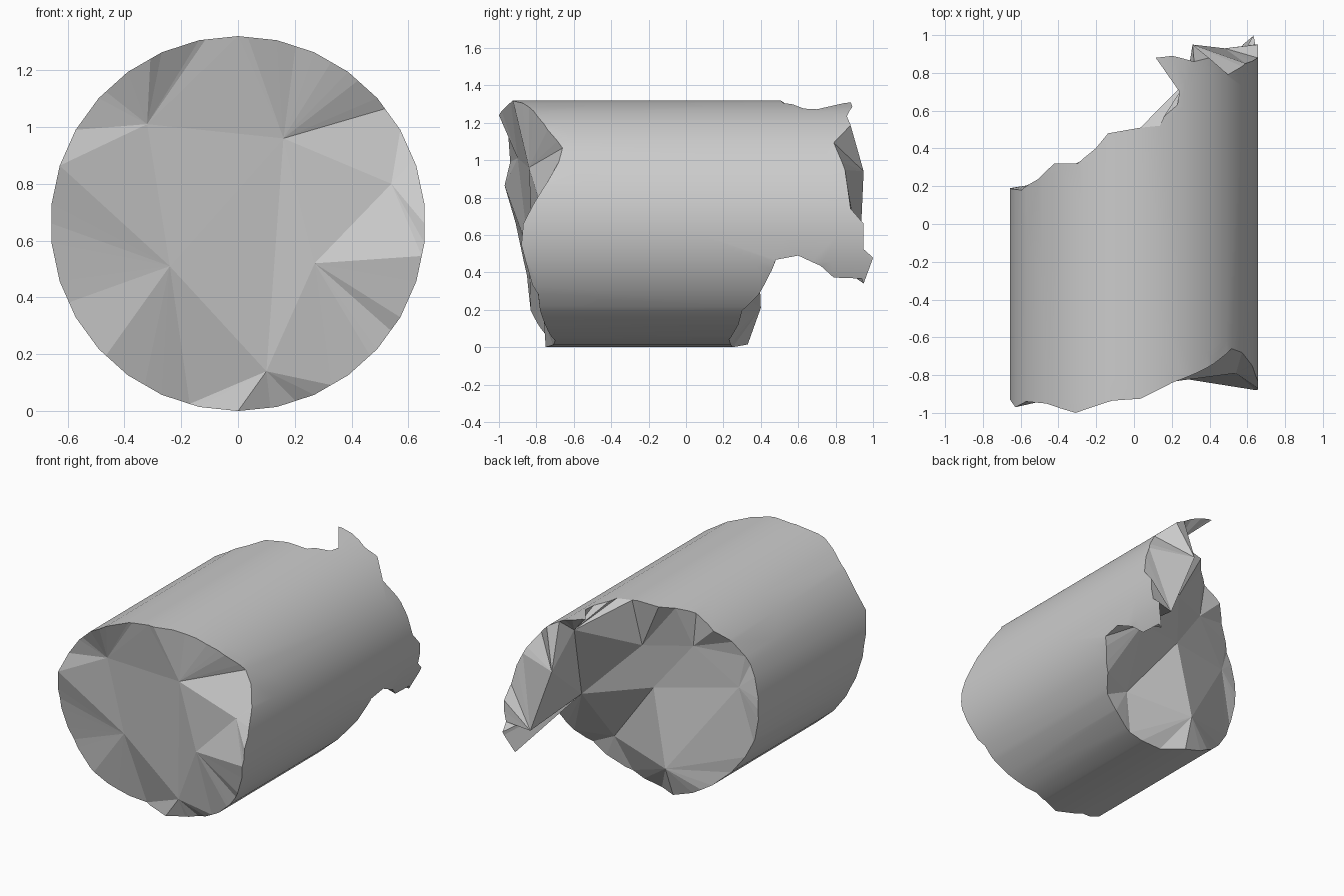
import bpy, bmesh, math
from mathutils import Vector
from mathutils.geometry import delaunay_2d_cdt

if "Cube" in bpy.data.objects:
    bpy.data.objects.remove(bpy.data.objects["Cube"])

R, STEP = 0.66, 12          # column radius, degrees per facet

# Broken rims, unrolled as (angle in degrees, y); the angle runs from +x towards +z
front_rim = [(-80, -.71), (-72, -.70), (-60, -.74), (-45, -.78), (-35, -.79), (-30, -.82),
             (-20, -.85), (-10, -.88), (0, -.87), (10, -.81), (20, -.74), (30, -.68),
             (38, -.66), (50, -.74), (60, -.79), (72, -.84), (87, -.925), (100, -.935),
             (118, -1.0), (135, -.95), (150, -.94), (162, -.97), (180, -.91), (205, -.85),
             (225, -.83), (240, -.77), (255, -.70), (270, -.75), (280, -.71)]
back_rim = [(-80, .24), (-70, .23), (-55, .28), (-45, .30), (-35, .39), (-22, .46),
            (-17, .48), (-15, .60), (-20, .72), (-26, .79), (-26.5, .94), (-29, .95),
            (-16, 1.0), (-12, .95), (0, .95), (7, .88), (26, .85), (41, .79), (53, .88),
            (61, .86), (72, .89), (80, .88), (68.5, .70), (69.5, .63), (76, .57),
            (78, .52), (87, .51), (102, .48), (108, .40), (117, .32), (130, .32),
            (140, .24), (155, .18), (180, .19), (200, .18), (222, .23), (240, .31),
            (258, .33), (270, .25), (280, .24)]


def wrap(a, y):
    """Put an unrolled point on the faceted column."""
    off = (a - 90) % STEP - STEP / 2
    r = R * math.cos(math.radians(STEP / 2)) / math.cos(math.radians(off))
    t = math.radians(a)
    return Vector((r * math.cos(t), y, .66 + r * math.sin(t)))


def rim_loop(bm, back):
    """Ordered vertices of one open rim."""
    edges = {e for e in bm.edges if e.is_boundary and (e.verts[0].co.y > 0) == back}
    e = next(iter(edges))
    v = e.verts[0]
    loop = []
    while e:
        edges.discard(e)
        loop.append(v)
        v = e.other_vert(v)
        e = next((n for n in v.link_edges if n in edges), None)
    return loop


def fracture(bm, back, points, owners, fans):
    """Fan each stretch of rim to its inner point, then join the inner points."""
    loop = rim_loop(bm, back)
    inner = {k: bm.verts.new(p) for k, p in points.items()}

    def owner(a, b):
        m = (a.co + b.co) / 2
        ang = (math.degrees(math.atan2(m.z - .66, m.x)) + 80) % 360 - 80
        return inner[[k for start, k in owners if ang >= start][-1]]

    n = len(loop)
    own = [owner(loop[i], loop[(i + 1) % n]) for i in range(n)]
    for i in range(n):
        bm.faces.new((loop[i], loop[(i + 1) % n], own[i]))
        if own[i] != own[i - 1]:
            bm.faces.new((loop[i], own[i], own[i - 1]))
    for hub, ring in fans:
        for a, b in zip(ring, ring[1:]):
            bm.faces.new((inner[hub], inner[a], inner[b]))


# Side skin: flat outline, sliced into facets, then rolled up
bm = bmesh.new()
outline = [Vector((a / 100, y)) for a, y in front_rim + back_rim[::-1]]
flat = delaunay_2d_cdt(outline, [], [list(range(len(outline)))], 1, 1e-6)
skin = [bm.verts.new((p.x, p.y, 0)) for p in flat[0]]
for tri in flat[2]:
    bm.faces.new([skin[i] for i in tri])
bm.normal_update()
for a in range(-78, 280, STEP):
    bmesh.ops.bisect_plane(bm, geom=bm.verts[:] + bm.edges[:] + bm.faces[:], dist=1e-5,
                           plane_co=(a / 100, 0, 0), plane_no=(1, 0, 0))
for v in bm.verts:
    v.co = wrap(v.co.x * 100, v.co.y)
bmesh.ops.remove_doubles(bm, verts=bm.verts[:], dist=1e-4)
for f in bm.faces:
    f.smooth = True

# Front break
fracture(bm, False,
         {'P': (.54, -.79, .80), 'Q': (.16, -.84, .96), 'R': (-.32, -.90, 1.01),
          'S': (-.24, -.84, .51), 'V': (.10, -.76, .14), 'W': (.27, -.82, .52)},
         [(-80, 'V'), (-60, 'W'), (-8, 'P'), (33, 'Q'), (90, 'R'), (160, 'S'), (255, 'V')],
         [('Q', 'RSVWP')])

# Back break with the long tongue on the right
fracture(bm, True,
         {'L': (.31, .30, .27), 'B': (.38, .54, .62), 'T': (.48, .93, .50),
          'X': (.31, .95, .94), 'U': (.28, .76, 1.15), 'M': (.01, .44, 1.0),
          'N': (-.27, .31, 1.02), 'O': (-.53, .21, .78), 'K': (-.13, .40, .21),
          'C': (-.03, .38, .71)},
         [(-80, 'K'), (-70, 'L'), (-34, 'B'), (-13, 'T'), (22, 'X'), (60, 'U'), (84, 'M'),
          (111, 'N'), (147, 'O'), (212, 'K')],
         [('C', 'BMNOKLB'), ('B', 'TXUM')])

bmesh.ops.recalc_face_normals(bm, faces=bm.faces[:])
mesh = bpy.data.meshes.new("broken_column")
bm.to_mesh(mesh)
bm.free()
bpy.context.collection.objects.link(bpy.data.objects.new("broken_column", mesh))
